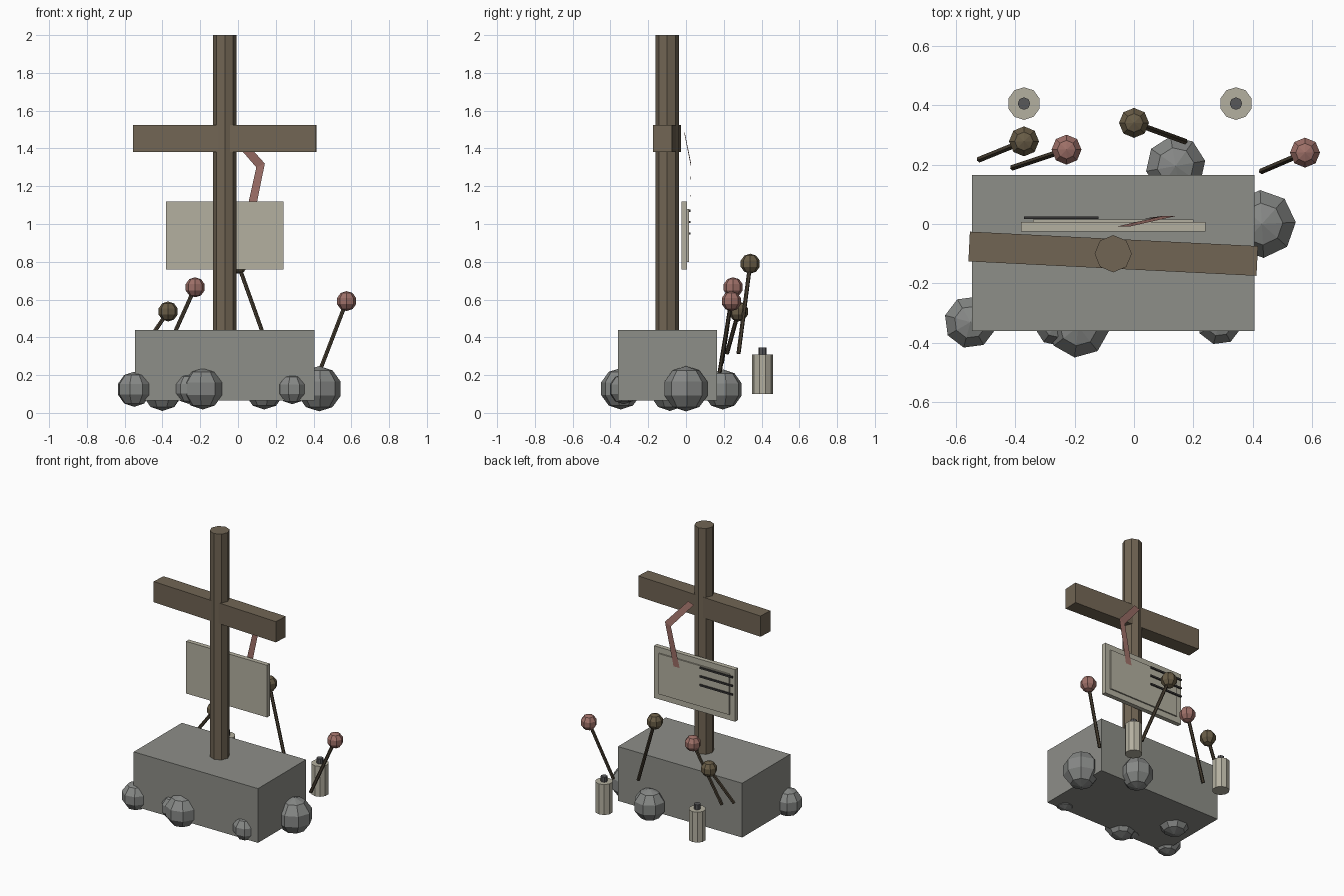
import bpy, bmesh
from math import radians
from mathutils import Matrix, Vector

if "Cube" in bpy.data.objects:
    bpy.data.objects.remove(bpy.data.objects["Cube"])


def material(name, r, g, b):
    """Flat material from 0-255 display values, stored as linear."""
    m = bpy.data.materials.new(name)
    lin = [((c / 255 + 0.055) / 1.055) ** 2.4 for c in (r, g, b)]
    m.diffuse_color = (*lin, 1)
    m.use_nodes = True
    m.node_tree.nodes["Principled BSDF"].inputs["Base Color"].default_value = m.diffuse_color
    return m


STONE = material("stone", 141, 142, 136)
ROCK = material("rock grey", 134, 136, 134)
WOOD = material("weathered wood", 113, 101, 84)
BOARD = material("pale board", 180, 176, 160)
PINK = material("faded pink", 158, 112, 104)
STEM = material("dark stem", 72, 63, 50)
DRY = material("dry flower brown", 104, 92, 70)
INK = material("ink", 55, 54, 54)
WICK = material("wick grey", 88, 88, 90)


def finish(name, bm, mat):
    me = bpy.data.meshes.new(name)
    bm.to_mesh(me)
    bm.free()
    me.materials.append(mat)
    ob = bpy.data.objects.new(name, me)
    bpy.context.collection.objects.link(ob)
    return ob


def box(name, centre, size, mat, turn=0.0):
    bm = bmesh.new()
    bmesh.ops.create_cube(bm, size=1, matrix=Matrix.Translation(centre)
                          @ Matrix.Rotation(turn, 4, 'Z') @ Matrix.Diagonal((*size, 1)))
    return finish(name, bm, mat)


def rod(name, a, b, radius, sides, mat):
    """Cylinder running from point a to point b."""
    a, b = Vector(a), Vector(b)
    turn = (b - a).to_track_quat('Z', 'Y').to_matrix().to_4x4() if (b - a).xy.length else Matrix()
    bm = bmesh.new()
    bmesh.ops.create_cone(bm, cap_ends=True, segments=sides, radius1=radius, radius2=radius,
                          depth=(b - a).length, matrix=Matrix.Translation((a + b) / 2) @ turn)
    return finish(name, bm, mat)


def ball(name, centre, radius, mat, turn=0):
    bm = bmesh.new()
    bmesh.ops.create_uvsphere(bm, u_segments=8, v_segments=5, radius=radius,
                              matrix=Matrix.Translation(centre)
                              @ Matrix.Rotation(radians(turn), 4, 'Z'))
    return finish(name, bm, mat)


# Stone base with a wooden cross
box("base", (-0.07, -0.0975, 0.2525), (0.95, 0.525, 0.375), STONE)
rod("post", (-0.07, -0.10, 0.42), (-0.07, -0.10, 2.0), 0.0625, 8, WOOD)
box("crossbeam", (-0.07, -0.10, 1.453), (0.97, 0.10, 0.143), WOOD, turn=-0.05)

# Notice board with paper and written lines on the back
box("board", (-0.07, -0.0095, 0.94), (0.62, 0.031, 0.36), BOARD)
box("paper", (-0.07, 0.009, 0.94), (0.54, 0.012, 0.28), BOARD)
for i, z in enumerate((0.95, 1.01, 1.07)):
    box(f"written_line_{i + 1}", (-0.245, 0.0205, z), (0.25, 0.008, 0.012), INK)

# Bent ribbon: thin strip through three left/right pairs
bm = bmesh.new()
pairs = [((-0.055, -0.008, 1.475), (-0.012, -0.008, 1.49)),
         ((0.097, 0.027, 1.30), (0.142, 0.027, 1.32)),
         ((0.036, 0.019, 1.025), (0.082, 0.019, 1.025))]
rows = [[bm.verts.new(p) for p in pair] for pair in pairs]
for (a, b), (c, d) in zip(rows, rows[1:]):
    bm.faces.new((a, b, d, c))
finish("ribbon", bm, PINK)

# Rocks around the base: x, y, z, radius, turn
rocks = [(-0.55, -0.33, 0.125, 0.093, 30), (-0.187, -0.345, 0.128, 0.110, 38),
         (-0.26, -0.335, 0.128, 0.080, 10), (0.287, -0.33, 0.126, 0.080, 30),
         (0.43, 0.0, 0.128, 0.120, 3), (0.14, 0.195, 0.124, 0.106, 10),
         (-0.40, -0.085, 0.125, 0.115, 20)]
for i, (x, y, z, r, t) in enumerate(rocks):
    ball(f"rock_{i + 1}", (x, y, z), r, ROCK, t)

# Flowers leaning behind the base: head, stem foot, colour
flowers = [((-0.37, 0.278, 0.537), (-0.52, 0.217, 0.315), DRY),
           ((-0.227, 0.25, 0.665), (-0.407, 0.19, 0.265), PINK),
           ((0.0, 0.34, 0.79), (0.17, 0.278, 0.315), DRY),
           ((0.575, 0.24, 0.592), (0.43, 0.178, 0.215), PINK)]
for i, (head, foot, mat) in enumerate(flowers):
    rod(f"flower_stem_{i + 1}", foot, head, 0.011, 6, STEM)
    ball(f"flower_head_{i + 1}", head, 0.053, mat)

# Candles
for side, x in (("left", -0.37), ("right", 0.343)):
    rod(f"{side}_candle", (x, 0.405, 0.10), (x, 0.405, 0.31), 0.055, 10, BOARD)
    rod(f"{side}_wick", (x, 0.405, 0.31), (x, 0.405, 0.345), 0.021, 8, WICK)
